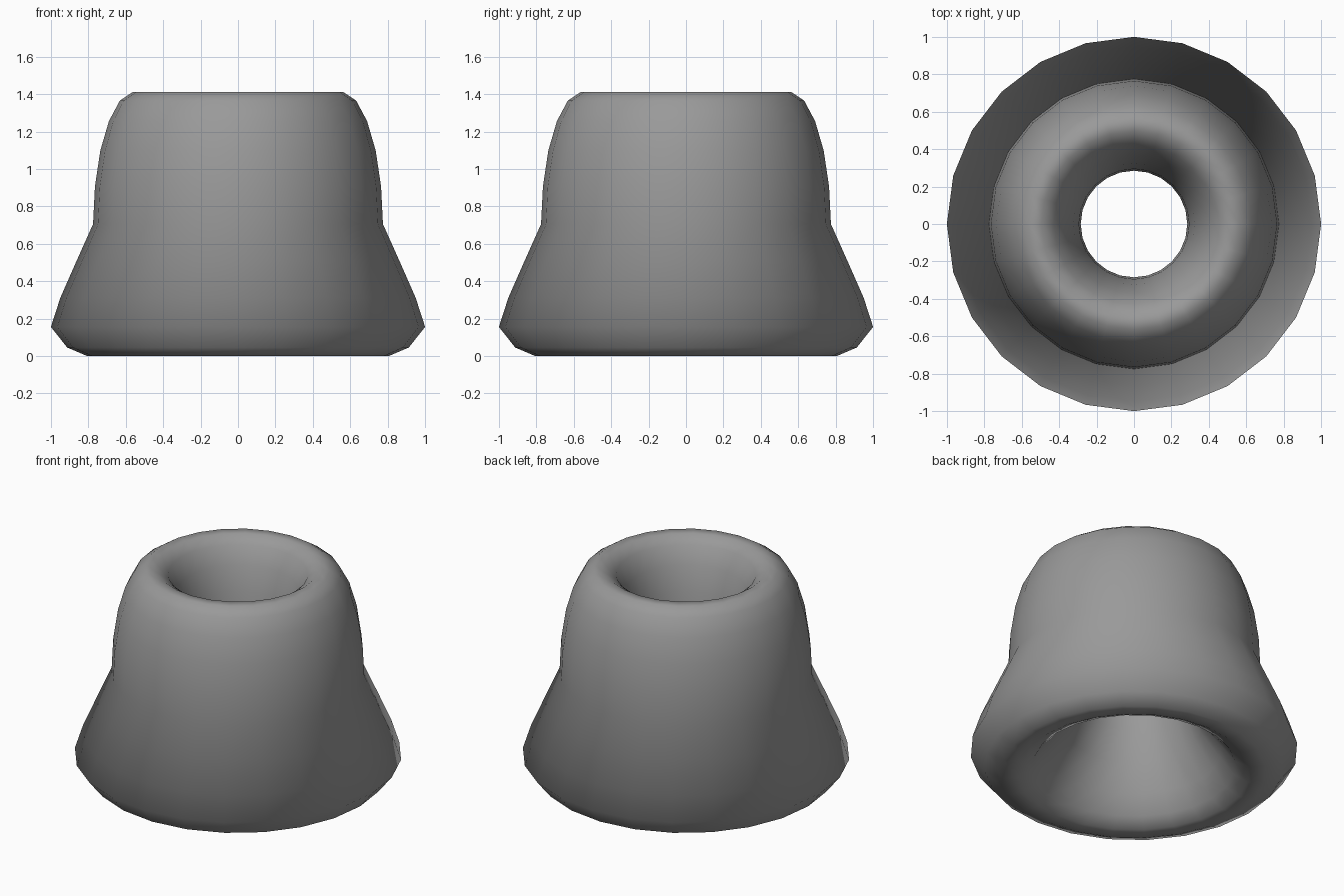
import bpy, bmesh, math
from mathutils import Vector

if "Cube" in bpy.data.objects:
    bpy.data.objects.remove(bpy.data.objects["Cube"])

SIDES, SECTION = 24, 22
# half-section levels: heights from the mid-plane and widening of the lower half
MID_Z, TUBE_R, HALF_W = 0.705, 0.53, 0.245
OFFSETS = [0, 0.2, 0.393, 0.55, 0.66, 0.705]
FLARE = [1, 1.13, 1.29, 1.449, 1.445, 1.43]
STEP = 2 * math.pi / SECTION


def section_point(k):
    """Point k of the closed oval section, flared below the middle."""
    level = min(k % 11, 11 - k % 11)
    upper = k <= 11
    z = MID_Z + (OFFSETS[level] if upper else -OFFSETS[level])
    r = TUBE_R + HALF_W * math.cos(k * STEP)
    return (r, z) if upper else (r * FLARE[level], z)


def section_normal(k):
    """Shading direction of the plain oval, before flaring."""
    n = Vector((math.cos(k * STEP) / HALF_W, math.sin(k * STEP) / MID_Z))
    return n.normalized()


# revolve the section into a flared ring
bm = bmesh.new()
rings, normals = [], []
for i in range(SIDES):
    t = 2 * math.pi * i / SIDES
    c, s = math.cos(t), math.sin(t)
    ring = []
    for k in range(SECTION):
        r, z = section_point(k)
        nr, nz = section_normal(k)
        ring.append(bm.verts.new((r * c, r * s, z)))
        normals.append((nr * c, nr * s, nz))
    rings.append(ring)
for i in range(SIDES):
    a, b = rings[i], rings[(i + 1) % SIDES]
    for k in range(SECTION):
        m = (k + 1) % SECTION
        bm.faces.new((a[k], b[k], b[m], a[m])).smooth = True
bmesh.ops.recalc_face_normals(bm, faces=bm.faces)

mesh = bpy.data.meshes.new("flared_ring")
bm.to_mesh(mesh)
bm.free()
# keep the soft shading of the plain oval ring
mesh.normals_split_custom_set_from_vertices(normals)

# dark grey colour
grey = bpy.data.materials.new("dark_grey")
grey.diffuse_color = (0.32, 0.32, 0.32, 1)
grey.use_nodes = True
grey.node_tree.nodes["Principled BSDF"].inputs["Base Color"].default_value = grey.diffuse_color
mesh.materials.append(grey)

obj = bpy.data.objects.new("flared_ring", mesh)
bpy.context.collection.objects.link(obj)
